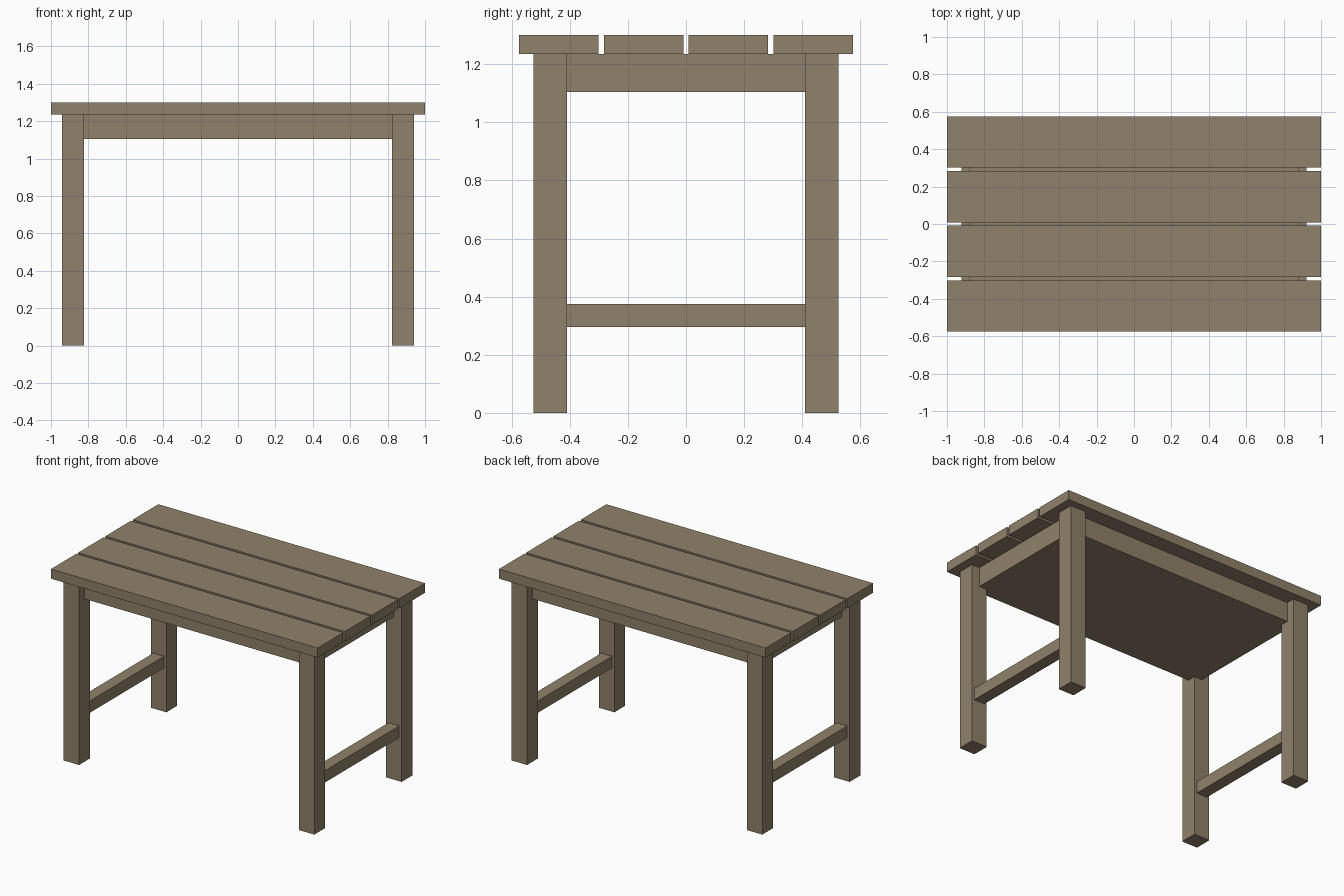
import bpy

if "Cube" in bpy.data.objects:
    bpy.data.objects.remove(bpy.data.objects["Cube"])

wood = bpy.data.materials.new("weathered wood")
wood.diffuse_color = (0.28, 0.22, 0.145, 1)
wood.use_nodes = True
wood.node_tree.nodes["Principled BSDF"].inputs["Base Color"].default_value = wood.diffuse_color


def box(name, center, size):
    """Add a plain box, sized and placed by its centre."""
    bpy.ops.mesh.primitive_cube_add(size=1, location=center)
    ob = bpy.context.object
    ob.name = name
    ob.scale = size
    bpy.ops.object.transform_apply(location=False, rotation=False, scale=True)
    ob.data.materials.append(wood)
    return ob


LEG_X, LEG_Y, LEG_W = 0.882, 0.4675, 0.116
TOP, UNDER, APRON = 1.30, 1.235, 1.104   # plank top, plank underside, apron bottom

# four top planks with narrow gaps
PLANK, GAP = 0.274, 0.018
for i in range(4):
    y = (i - 1.5) * (PLANK + GAP)
    box(f"top_plank_{i + 1}", (0, y, (TOP + UNDER) / 2), (2, PLANK, TOP - UNDER))

# solid apron block running between the leg centres
box("apron", (0, 0, (UNDER + APRON) / 2), (2 * LEG_X, 2 * LEG_Y, UNDER - APRON))

for sx, side in ((-1, "left"), (1, "right")):
    # square legs
    for sy, end in ((-1, "front"), (1, "back")):
        box(f"{end}_{side}_leg", (sx * LEG_X, sy * LEG_Y, UNDER / 2),
            (LEG_W, LEG_W, UNDER))
    # low stretcher between front and back leg
    box(f"{side}_stretcher", (sx * LEG_X, 0, 0.335),
        (0.08, 2 * LEG_Y - LEG_W, 0.08))
